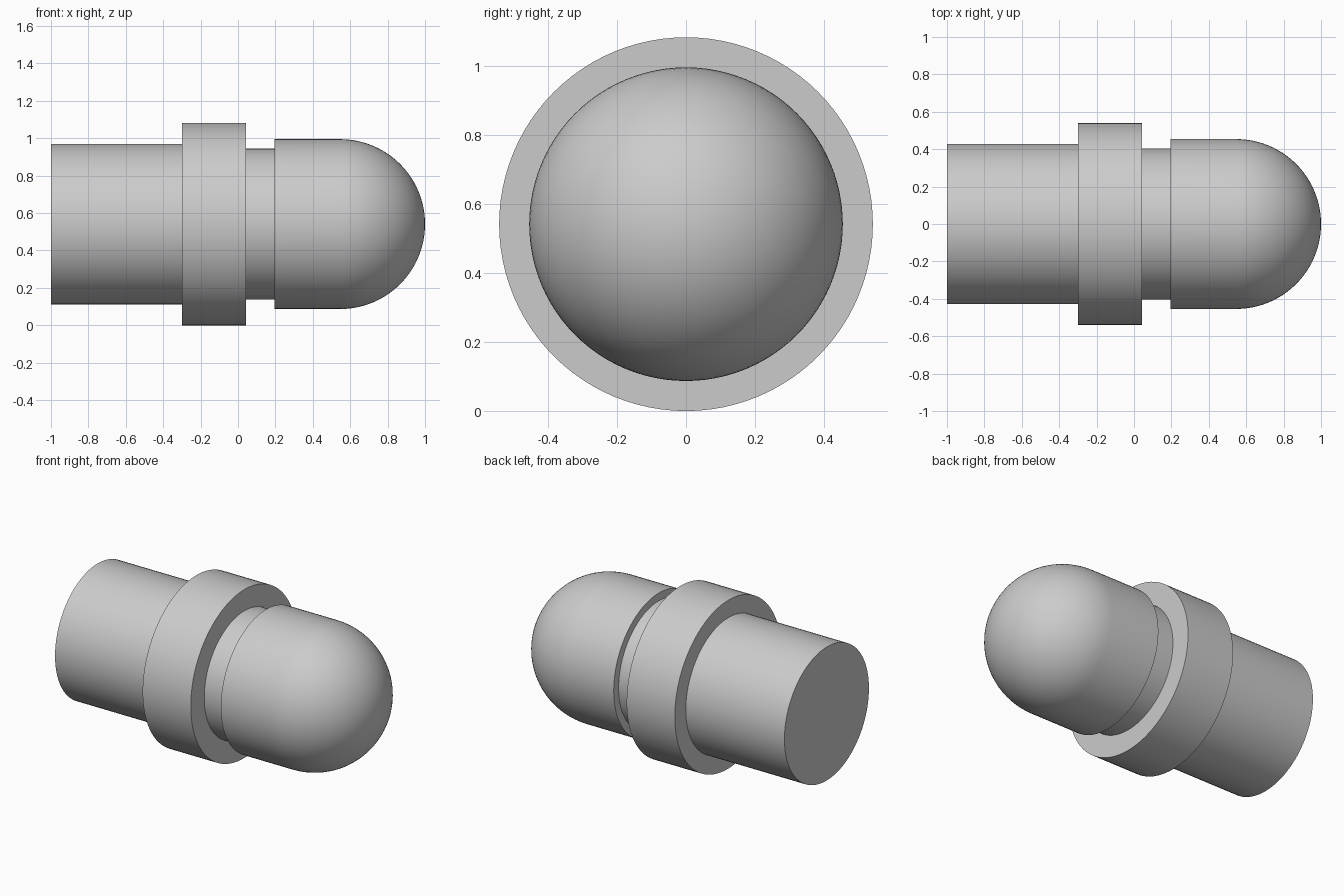
import bpy, bmesh, math

if "Cube" in bpy.data.objects:
    bpy.data.objects.remove(bpy.data.objects["Cube"])

SIDES = 96
AXIS_Z = 0.541

metal = bpy.data.materials.new("plain_grey")
metal.diffuse_color = (0.6, 0.6, 0.6, 1)
metal.use_nodes = True
metal.node_tree.nodes["Principled BSDF"].inputs["Base Color"].default_value = metal.diffuse_color


def lathe(name, profile):
    """Revolve (x, radius) points, ordered along the surface, about the x axis."""
    bm = bmesh.new()
    rings = []
    for x, r in profile:
        if r < 1e-6:
            rings.append([bm.verts.new((x, 0, 0))] * SIDES)
        else:
            angles = [2 * math.pi * j / SIDES for j in range(SIDES)]
            rings.append([bm.verts.new((x, r * math.cos(a), r * math.sin(a))) for a in angles])
    for a, b in zip(rings, rings[1:]):
        for j in range(SIDES):
            k = (j + 1) % SIDES
            corners = dict.fromkeys((a[j], a[k], b[k], b[j]))  # drops doubles at the poles
            bm.faces.new(list(corners))
    mesh = bpy.data.meshes.new(name)
    bm.to_mesh(mesh)
    bm.free()
    mesh.materials.append(metal)
    obj = bpy.data.objects.new(name, mesh)
    obj.location.z = AXIS_Z
    bpy.context.collection.objects.link(obj)
    bpy.ops.object.select_all(action='DESELECT')
    obj.select_set(True)
    bpy.context.view_layer.objects.active = obj
    bpy.ops.object.shade_smooth_by_angle(angle=math.radians(30))
    return obj


R_SHAFT, R_COLLAR, R_NECK, R_HEAD = 0.429, 0.541, 0.404, 0.454
X_COLLAR, X_NECK, X_HEAD = -0.299, 0.043, 0.196

# Rear shaft with closed end
lathe("shaft", [(-1, 0), (-1, R_SHAFT), (X_COLLAR, R_SHAFT)])

# Wide collar with a flat ring on each side
lathe("collar", [(X_COLLAR, R_SHAFT), (X_COLLAR, R_COLLAR),
                 (X_NECK, R_COLLAR), (X_NECK, R_NECK)])

# Narrow groove between collar and head
lathe("neck", [(X_NECK, R_NECK), (X_HEAD, R_NECK)])

# Head: short cylinder ending in a hemisphere
STEPS = 24
dome = [(1 - R_HEAD + R_HEAD * math.sin(t), R_HEAD * math.cos(t))
        for t in (math.pi / 2 * i / STEPS for i in range(STEPS + 1))]
lathe("rounded_head", [(X_HEAD, R_NECK), (X_HEAD, R_HEAD)] + dome)
